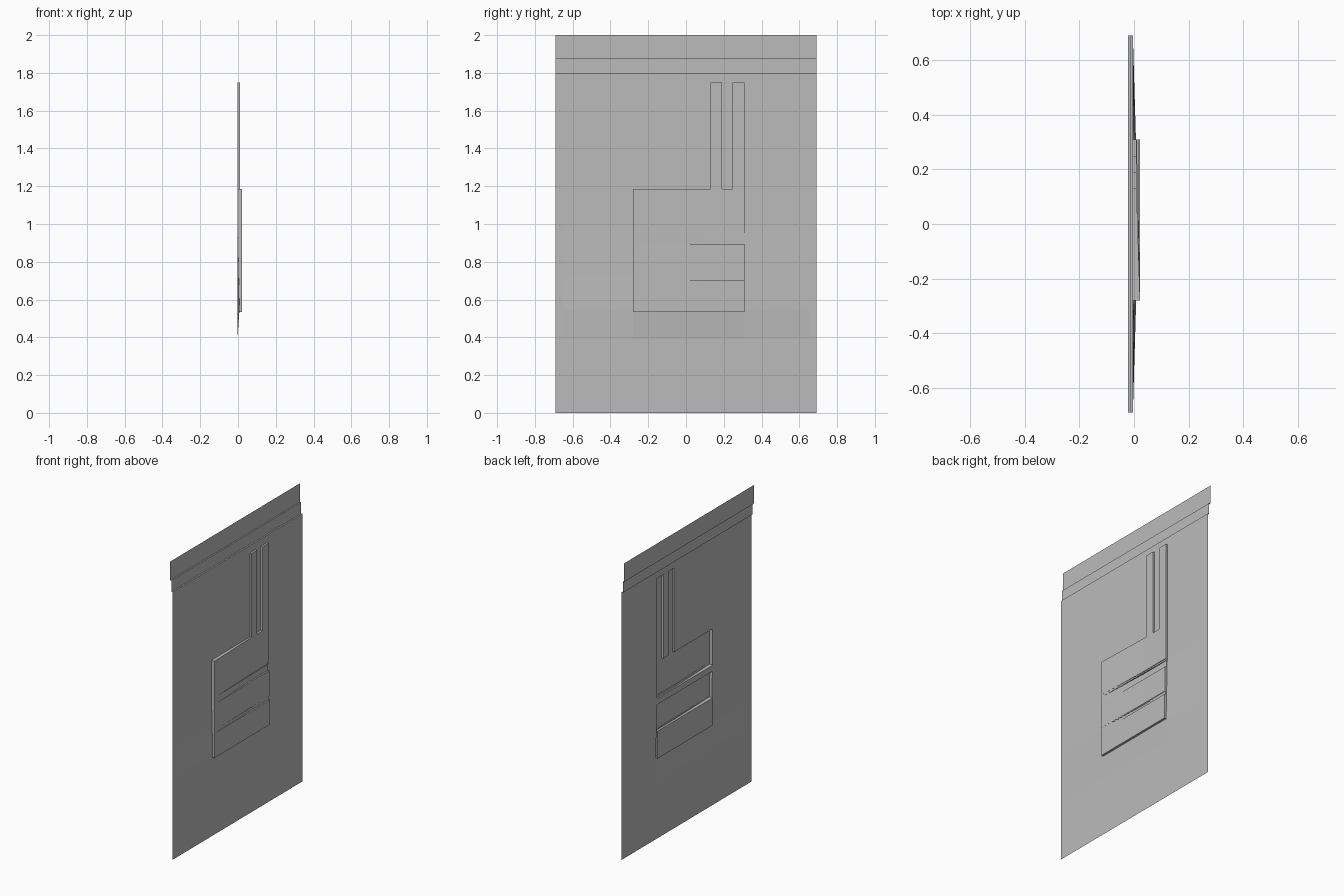
import bpy
import bmesh

if "Cube" in bpy.data.objects:
    bpy.data.objects.remove(bpy.data.objects["Cube"])

grey = bpy.data.materials.new("plain grey")
grey.use_nodes = True
grey.diffuse_color = (0.5, 0.5, 0.5, 1)
grey.node_tree.nodes["Principled BSDF"].inputs["Base Color"].default_value = (0.5, 0.5, 0.5, 1)

BASE, FRONT, STRAP = -0.003, 0.022, 0.010
HALF = 0.69
BOX_Y0, BOX_Y1, BOX_Z0, BOX_Z1 = -0.28, 0.31, 0.535, 1.185
SHEET_TOP, STRAP_TOP = 1.80, 1.75
STRAPS = [(0.13, 0.19), (0.245, BOX_Y1)]
# Horizontal bands of the raised box: lowest z, relief at the +y edge
BANDS = [(0.955, 0.010), (0.895, 0.006), (0.726, 0.016), (0.70, 0.012), (BOX_Z0, FRONT)]


def finish(name, bm):
    bmesh.ops.remove_doubles(bm, verts=bm.verts, dist=1e-5)
    mesh = bpy.data.meshes.new(name)
    bm.to_mesh(mesh)
    bm.free()
    mesh.materials.append(grey)
    obj = bpy.data.objects.new(name, mesh)
    bpy.context.collection.objects.link(obj)
    return obj


def add_face(bm, points):
    unique = []
    for p in points:
        if p not in unique:
            unique.append(p)
    if len(unique) > 2:
        bm.faces.new([bm.verts.new(p) for p in unique])


def swell(y, z):
    """Very shallow bulge of the sheet around the raised box."""
    up = (z - 0.39) / 0.16 if z < 0.55 else (1.0 - z) / 0.45
    side = (0.65 - abs(y)) / 0.37
    return BASE + 0.011 * max(0, min(up, 1)) * max(0, min(side, 1))


def relief(cy, cz):
    """Surface height rule for the cell whose centre is (cy, cz)."""
    if BOX_Y0 < cy < BOX_Y1 and BOX_Z0 < cz < BOX_Z1:
        depth = next(d for low, d in BANDS if cz > low)

        def slanted(y, z):
            t = min(1, max(0, (y - BOX_Y0) / (0.10 - BOX_Y0)))
            return FRONT + (depth - FRONT) * t
        return slanted
    if BOX_Z1 < cz < STRAP_TOP and any(a < cy < b for a, b in STRAPS):
        return lambda y, z: STRAP
    return swell


# Embossed sheet: grid cells joined by the step walls between them
ys = sorted({-HALF, HALF, -0.65, 0.65, BOX_Y0, 0.10, *[v for s in STRAPS for v in s]})
zs = sorted({0, 0.39, 0.55, 1.0, BOX_Z1, STRAP_TOP, SHEET_TOP, *[b[0] for b in BANDS]})
bm = bmesh.new()
cells = {}
for i in range(len(ys) - 1):
    for j in range(len(zs) - 1):
        y0, y1, z0, z1 = ys[i], ys[i + 1], zs[j], zs[j + 1]
        h = cells[i, j] = relief((y0 + y1) / 2, (z0 + z1) / 2)
        add_face(bm, [(h(y, z), y, z) for y, z in ((y0, z0), (y1, z0), (y1, z1), (y0, z1))])
for (i, j), h in cells.items():
    y1, z1 = ys[i + 1], zs[j + 1]
    for other, a, b in (((i + 1, j), (y1, zs[j]), (y1, z1)),
                        ((i, j + 1), (ys[i], z1), (y1, z1))):
        g = cells.get(other)
        if g:
            add_face(bm, [(h(*a), *a), (h(*b), *b), (g(*b), *b), (g(*a), *a)])
finish("embossed_sheet", bm)

# Stepped strip along the top edge
profile = [(BASE, SHEET_TOP), (-0.013, SHEET_TOP), (-0.013, 1.875),
           (-0.022, 1.875), (-0.022, 2.0)]
bm = bmesh.new()
for (xa, za), (xb, zb) in zip(profile, profile[1:]):
    add_face(bm, [(xa, -HALF, za), (xa, HALF, za), (xb, HALF, zb), (xb, -HALF, zb)])
finish("stepped_top_strip", bm)

# Backing plates that close parts of the hollow behind the box
for name, low, high in (("back_bar", 0.90, 0.94), ("lower_backing", BOX_Z0, 0.72)):
    bm = bmesh.new()
    add_face(bm, [(BASE, BOX_Y0, low), (BASE, BOX_Y1, low),
                  (BASE, BOX_Y1, high), (BASE, BOX_Y0, high)])
    add_face(bm, [(BASE, BOX_Y0, high), (BASE, BOX_Y1, high),
                  (STRAP, BOX_Y1, high), (FRONT, BOX_Y0, high)])
    finish(name, bm)
